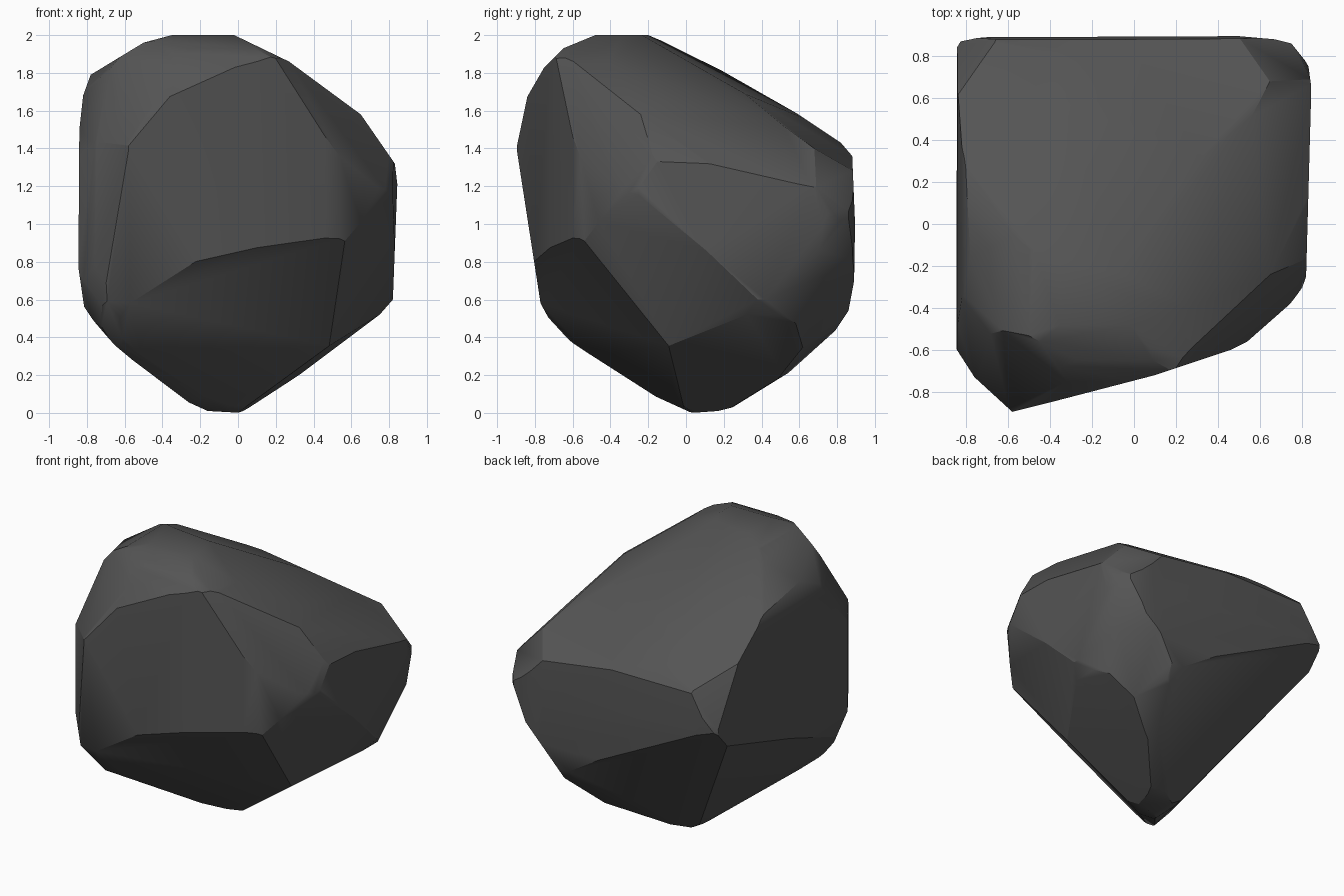
import bpy, bmesh
from math import radians, sin, cos
from mathutils import Vector
from mathutils.geometry import convex_hull_2d

if "Cube" in bpy.data.objects:
    bpy.data.objects.remove(bpy.data.objects["Cube"])

bm = bmesh.new()
bmesh.ops.create_cube(bm, size=5)


def chop(co, no):
    """Slice away everything on the outer side of a plane and cap the cut."""
    geom = bm.verts[:] + bm.edges[:] + bm.faces[:]
    bmesh.ops.bisect_plane(bm, geom=geom, dist=1e-5, plane_co=co, plane_no=no, clear_outer=True)
    bmesh.ops.holes_fill(bm, edges=[e for e in bm.edges if e.is_boundary], sides=0)


def carve(turn, tilt, height, outline):
    """Trim the block to an outline seen from a given direction."""
    a, e = radians(turn), radians(tilt)
    right = Vector((cos(a), sin(a), 0))
    up = Vector((-sin(a) * sin(e), cos(a) * sin(e), cos(e)))
    pts = [Vector(p) for p in outline]
    pts = [pts[i] for i in convex_hull_2d(pts)]
    mid = sum(pts, Vector((0, 0))) / len(pts)
    for p, q in zip(pts, pts[1:] + pts[:1]):
        n = Vector((q.y - p.y, p.x - q.x))
        if n.dot(p - mid) < 0:
            n = -n
        chop(Vector((0, 0, height)) + right * p.x + up * p.y, (right * n.x + up * n.y).normalized())


def facet(a, b, c):
    """Chip a flat facet through three points, keeping the core."""
    a, b, c = Vector(a), Vector(b), Vector(c)
    n = (b - a).cross(c - a).normalized()
    if n.dot(a - Vector((0, 0, 1))) < 0:
        n = -n
    chop(a, n)


# front, side and top outlines
carve(0, 0, 0, [(-.35, 2), (-.02, 2), (.27, 1.86), (.65, 1.58), (.83, 1.32), (.845, 1.25),
                (.82, .6), (.75, .52), (.27, .16), (.02, 0), (-.16, .01), (-.27, .06),
                (-.67, .36), (-.81, .53), (-.845, .77), (-.84, 1.5), (-.82, 1.68), (-.78, 1.79), (-.5, 1.96)])
carve(90, 0, 0, [(-.48, 2), (-.2, 2), (0, 1.94), (.52, 1.63), (.82, 1.43), (.88, 1.36), (.895, 1),
                 (.89, .7), (.86, .54), (.7, .3), (.33, .05), (.17, .01), (.03, 0), (-.19, .1),
                 (-.6, .37), (-.71, .47), (-.77, .58), (-.9, 1.42), (-.86, 1.64), (-.75, 1.83), (-.65, 1.93)])
carve(0, 90, 0, [(-.85, .83), (-.82, .88), (-.7, .89), (.5, .895), (.67, .88), (.75, .86), (.83, .76),
                 (.845, .65), (.82, -.25), (.79, -.34), (.54, -.56), (.46, -.6), (.1, -.72),
                 (-.4, -.85), (-.58, -.895), (-.76, -.73), (-.85, -.59)])
# diagonal outlines
carve(35, 25, 1, [(-.5, .95), (-.31, .95), (.03, .84), (.92, .44), (1.12, .16), (1.08, -.08), (.89, -.46),
                  (.03, -.89), (-.15, -.87), (-.85, -.63), (-1.01, -.47), (-1.05, -.21), (-1.05, .29),
                  (-.86, .72), (-.73, .85)])
carve(215, 25, 1, [(.15, 1.07), (.3, 1.09), (.48, 1.05), (.74, .94), (1.05, .45), (1.05, -.22), (.95, -.45),
                   (.86, -.55), (.12, -.97), (0, -1.01), (-.52, -.84), (-.78, -.68), (-1.03, -.32),
                   (-1.12, -.05), (-1.07, .21), (-.39, .79)])
carve(145, -25, 1, [(-.08, .81), (.62, .65), (1.04, .48), (1.19, .18), (1.19, .12), (1.1, .02), (.3, -.85),
                    (.17, -.97), (.07, -.96), (-.09, -.85), (-.37, -.63), (-.78, -.13), (-.83, .24),
                    (-.72, .57), (-.65, .65)])
# large flat facets
facet((.65, -.24, 1.58), (.65, .66, 1.4), (.84, .02, 1.33))       # upper right
facet((.25, -.61, 1.88), (.65, -.24, 1.58), (.79, -.35, 1.14))    # front right
facet((.79, -.3, 1.14), (.82, .38, .6), (.54, -.47, .8))          # lower front right
facet((.54, -.48, .83), (.27, -.15, .31), (-.6, -.6, .37))        # lower front
facet((-.7, -.5, 1.83), (-.58, -.89, 1.42), (-.38, -.77, 1.75))   # upper front left
facet((-.18, .89, .82), (-.82, .82, 1.06), (-.05, .22, 0))        # lower back left

# clean closed hull with the slivers merged
bmesh.ops.remove_doubles(bm, verts=bm.verts, dist=.02)
points = [v.co.copy() for v in bm.verts]
bm.clear()
for p in points:
    bm.verts.new(p)
bmesh.ops.convex_hull(bm, input=bm.verts)
bmesh.ops.delete(bm, geom=[v for v in bm.verts if not v.link_faces], context='VERTS')
bmesh.ops.dissolve_limit(bm, angle_limit=radians(2), verts=bm.verts, edges=bm.edges)
bmesh.ops.recalc_face_normals(bm, faces=bm.faces)

mesh = bpy.data.meshes.new("rock")
bm.to_mesh(mesh)
bm.free()
rock = bpy.data.objects.new("rock", mesh)
bpy.context.collection.objects.link(rock)
mat = bpy.data.materials.new("dark_stone")
mat.diffuse_color = (.09, .09, .09, 1)
mat.use_nodes = True
mat.node_tree.nodes["Principled BSDF"].inputs["Base Color"].default_value = mat.diffuse_color
mesh.materials.append(mat)
bpy.context.view_layer.objects.active = rock
rock.select_set(True)
bpy.ops.object.shade_smooth_by_angle(angle=radians(30))
